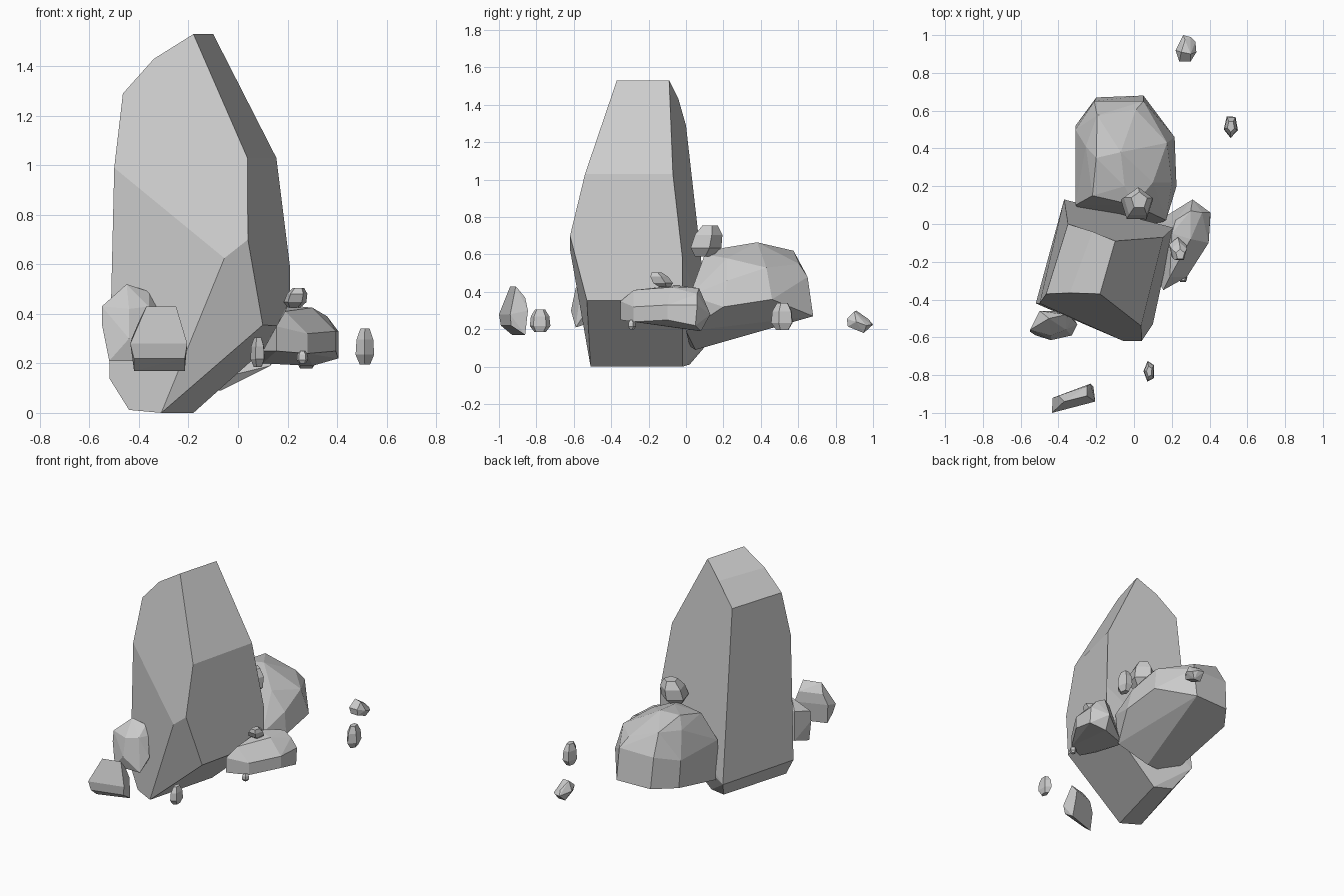
import bpy, bmesh, math


def rock(name, pts, flat=6):
    """Faceted stone: convex hull of its corners, near-flat triangles merged."""
    bm = bmesh.new()
    for p in pts:
        bm.verts.new(p)
    res = bmesh.ops.convex_hull(bm, input=bm.verts[:])
    loose = [v for v in bm.verts if not v.link_faces]
    bmesh.ops.delete(bm, geom=loose, context='VERTS')
    bmesh.ops.dissolve_limit(bm, angle_limit=math.radians(flat),
                             verts=bm.verts[:], edges=bm.edges[:])
    bmesh.ops.recalc_face_normals(bm, faces=bm.faces[:])
    me = bpy.data.meshes.new(name)
    bm.to_mesh(me)
    bm.free()
    ob = bpy.data.objects.new(name, me)
    bpy.context.collection.objects.link(ob)
    return ob


def pebble(name, lo, hi, lean=(0, 0), turn=0.3):
    """Small five-sided stone filling the box lo..hi, top shifted by lean."""
    raw = []
    for z, r in ((-1, .55), (-.45, 1), (.4, .9), (1, .5)):
        for i in range(5):
            a = turn + math.tau * i / 5
            raw.append((r * math.cos(a) + lean[0] * z,
                        r * math.sin(a) + lean[1] * z, z))
    mn = [min(p[k] for p in raw) for k in range(3)]
    mx = [max(p[k] for p in raw) for k in range(3)]
    rock(name, [[lo[k] + (hi[k] - lo[k]) * (p[k] - mn[k]) / (mx[k] - mn[k])
                 for k in range(3)] for p in raw])


# Tall standing slab
rock("standing_stone", [
    # front outline
    (-.18, -.37, 1.53), (.038, -.54, 1.03), (.04, -.62, .70), (-.055, -.62, .625),
    (.10, -.53, .355), (-.31, -.51, 0), (-.44, -.455, .012), (-.52, -.42, .14),
    (-.50, -.42, .99), (-.465, -.37, 1.29), (-.34, -.365, 1.43),
    # back outline
    (-.10, -.09, 1.53), (.155, -.07, 1.03), (.21, -.02, .59), (.21, -.02, .35),
    (-.18, -.02, 0), (-.30, .02, .012), (-.37, .13, .14), (-.22, -.04, 1.43),
    (-.35, 0, 1.29)])

# Rounded boulder behind
rock("back_boulder", [
    # underside
    (-.07, .05, .09), (-.2, .02, .11), (.13, 0, .19), (.05, .68, .27),
    (-.2, .67, .27), (-.31, .52, .25), (-.3, .08, .14),
    # sides
    (.215, .46, .36), (.225, .2, .32), (.17, .02, .38), (.05, .65, .48),
    (-.21, .65, .48), (-.31, .5, .43), (-.31, .1, .42), (.2, .22, .46),
    # crown
    (.01, .605, .55), (-.195, .575, .62), (-.07, .38, .665), (-.2, .35, .655),
    (-.255, .41, .59), (.175, .43, .53), (0, .1, .6), (.1, .22, .58),
    (-.05, .2, .635), (-.22, .15, .6)])

# Low stone at the right
rock("right_stone", [
    (.31, .13, .28), (.405, .06, .33), (.405, .05, .22), (.395, -.1, .33),
    (.395, -.1, .25), (.28, -.28, .24), (.28, -.28, .32), (.155, -.35, .35),
    (.155, -.35, .25), (.19, -.28, .41), (.3, -.08, .425), (.2, -.05, .435),
    (.22, .02, .425), (.3, .07, .42), (.36, .06, .39), (.3, .08, .19),
    (.1, 0, .2), (.1, -.25, .25)])

# Stone leaning on the front left
rock("left_stone", [
    (-.55, -.57, .36), (-.55, -.56, .43), (-.45, -.5, .52), (-.36, -.48, .49),
    (-.33, -.5, .43), (-.36, -.56, .43), (-.44, -.59, .42), (-.44, -.615, .3),
    (-.52, -.59, .21), (-.33, -.59, .21), (-.30, -.53, .3), (-.5, -.46, .25),
    (-.35, -.46, .25), (-.5, -.46, .45)])

# Wedge stone in front
rock("front_stone", [
    (-.37, -.94, .43), (-.25, -.91, .43), (-.435, -1, .28), (-.205, -.94, .28),
    (-.42, -.99, .22), (-.215, -.935, .22), (-.42, -.93, .17), (-.215, -.86, .17),
    (-.43, -.92, .3), (-.23, -.845, .3), (-.4, -.91, .37), (-.25, -.86, .37)])

# Scattered pebbles
pebble("front_pebble", (.05, -.835, .185), (.107, -.725, .305), turn=.6)
pebble("boulder_top_pebble", (-.07, .025, .59), (.1, .195, .755), (.1, .2))
pebble("right_top_pebble", (.185, -.19, .425), (.28, -.07, .505), (.2, -.4))
pebble("tiny_pebble", (.237, -.308, .2), (.283, -.268, .25))
pebble("side_pebble", (.475, .455, .195), (.55, .57, .34), turn=.9)

# Slanting pebble at the far back
rock("back_pebble", [
    (.25, .91, .30), (.30, .90, .295), (.24, .86, .255), (.30, .86, .255),
    (.25, .865, .215), (.30, .865, .215), (.25, .95, .18), (.30, .95, .18),
    (.26, 1, .225), (.30, .99, .225), (.22, .92, .24), (.33, .91, .24),
    (.325, .965, .22), (.27, .975, .255)])
